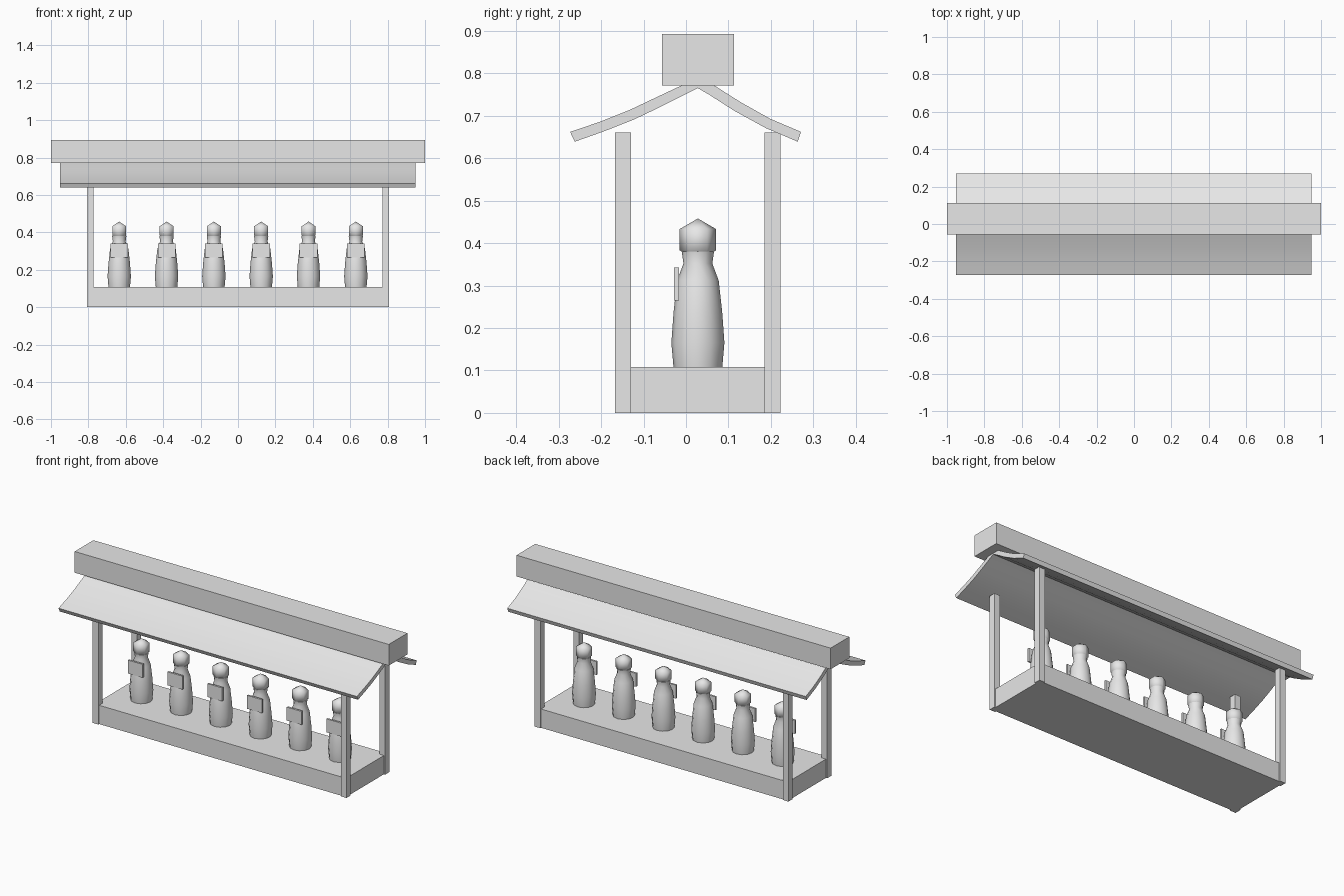
import bpy, bmesh, math

if "Cube" in bpy.data.objects:
    bpy.data.objects.remove(bpy.data.objects["Cube"])

grey = bpy.data.materials.new("plain_grey")
grey.diffuse_color = (0.8, 0.8, 0.8, 1)
grey.use_nodes = True
grey.node_tree.nodes["Principled BSDF"].inputs["Base Color"].default_value = grey.diffuse_color
MID_Y = 0.028  # centre line of the shelter


def add_object(name, bm, smooth_angle=None):
    bmesh.ops.recalc_face_normals(bm, faces=bm.faces)
    mesh = bpy.data.meshes.new(name)
    bm.to_mesh(mesh)
    bm.free()
    mesh.materials.append(grey)
    obj = bpy.data.objects.new(name, mesh)
    bpy.context.collection.objects.link(obj)
    if smooth_angle:
        bpy.ops.object.select_all(action='DESELECT')
        obj.select_set(True)
        bpy.context.view_layer.objects.active = obj
        bpy.ops.object.shade_smooth_by_angle(angle=math.radians(smooth_angle))
    return obj


def box(name, x0, x1, y0, y1, z0, z1):
    bm = bmesh.new()
    bmesh.ops.create_cube(bm, size=1)
    for v in bm.verts:
        v.co = (x1 if v.co.x > 0 else x0, y1 if v.co.y > 0 else y0, z1 if v.co.z > 0 else z0)
    return add_object(name, bm)


def lathe(name, x, y, profile, sides):
    """Closed turned shape from (radius, height) pairs, vertices on the y axis."""
    bm = bmesh.new()
    rings = []
    for r, z in profile:
        if r == 0:
            rings.append([bm.verts.new((x, y, z))] * sides)
        else:
            rings.append([bm.verts.new((x + r * math.sin(i * math.tau / sides),
                                        y + r * math.cos(i * math.tau / sides), z))
                          for i in range(sides)])
    for a, b in zip(rings, rings[1:]):
        for i in range(sides):
            j = (i + 1) % sides
            bm.faces.new(list(dict.fromkeys((a[i], a[j], b[j], b[i]))))
    for ring, (r, z) in ((rings[0], profile[0]), (rings[-1], profile[-1])):
        if r > 0:
            bm.faces.new(ring)
    return add_object(name, bm, 75)


# Plinth, corner posts and ridge beam
box("plinth", -0.80, 0.80, -0.16, 0.216, 0.0, 0.108)
for sx, side in ((-1, "left"), (1, "right")):
    for cy, end in ((-0.1485, "front"), (0.2035, "back")):
        cx = sx * 0.79
        box(f"{end}_{side}_post", cx - 0.018, cx + 0.018, cy - 0.019, cy + 0.019, 0, 0.66)
box("ridge_beam", -1.0, 1.0, MID_Y - 0.085, MID_Y + 0.085, 0.771, 0.893)

# Curved roof sheet, cross-section swept along x
top = [(-0.273, 0.662), (-0.202, 0.686), (-0.132, 0.714), (-0.073, 0.742), (-0.007, 0.773),
       (0.028, 0.788), (0.064, 0.773), (0.127, 0.733), (0.198, 0.693), (0.271, 0.662)]
under = [(-0.262, 0.639), (-0.194, 0.663), (-0.123, 0.691), (-0.064, 0.719), (-0.005, 0.749),
         (0.028, 0.765), (0.054, 0.750), (0.115, 0.711), (0.188, 0.671), (0.263, 0.639)]
bm = bmesh.new()
rows = [[[bm.verts.new((x, y, z)) for y, z in line] for line in (top, under)]
        for x in (-0.952, 0.948)]
(lt, lu), (rt, ru) = rows
for i in range(len(top) - 1):
    for a, b in ((lt, rt), (lu, ru), (lt, lu), (rt, ru)):
        bm.faces.new((a[i], a[i + 1], b[i + 1], b[i]))
for k in (0, -1):
    bm.faces.new((lt[k], rt[k], ru[k], lu[k]))
add_object("roof", bm, 25)

# Row of six statues, each with a bib plate on the chest
body = [(0.055, 0.09), (0.0575, 0.108), (0.0625, 0.165), (0.0575, 0.235),
        (0.049, 0.312), (0.034, 0.352), (0.038, 0.38)]
head = [(0, 0.358), (0.043, 0.383), (0.043, 0.433), (0, 0.458)]
for n in range(6):
    x = -0.635 + n * 0.253
    lathe(f"statue_body_{n + 1}", x, MID_Y, body, 12)
    lathe(f"statue_head_{n + 1}", x, MID_Y, head, 6)
    box(f"statue_bib_{n + 1}", x - 0.047, x + 0.047, -0.028, -0.017, 0.265, 0.342)
